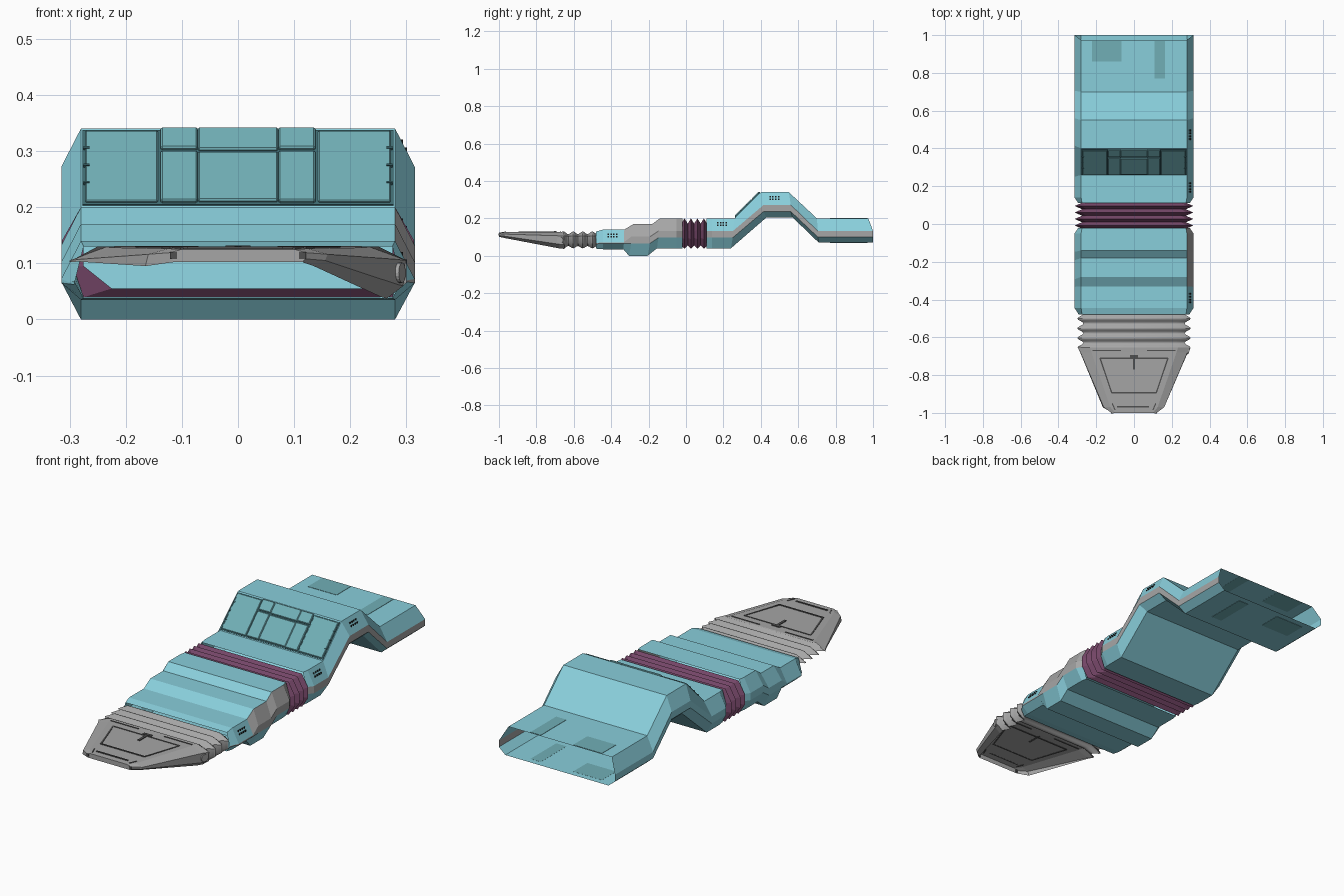
import bpy, math
from mathutils import Vector

if "Cube" in bpy.data.objects:
    bpy.data.objects.remove(bpy.data.objects["Cube"])


def material(name, rgb):
    m = bpy.data.materials.new(name)
    m.diffuse_color = (*rgb, 1)
    m.use_nodes = True
    m.node_tree.nodes["Principled BSDF"].inputs["Base Color"].default_value = m.diffuse_color
    return m


BLUE = material("pale blue", (0.25, 0.62, 0.71))
TEAL = material("panel teal", (0.165, 0.43, 0.47))
DARK_TEAL = material("groove teal", (0.05, 0.15, 0.17))
GREY = material("mid grey", (0.38, 0.38, 0.38))
DARK_GREY = material("dark grey", (0.08, 0.08, 0.08))
PURPLE = material("plum", (0.20, 0.07, 0.155))
BLACK = material("black", (0.01, 0.01, 0.01))


def make(name, verts, faces, mats):
    me = bpy.data.meshes.new(name)
    me.from_pydata(verts, [], faces)
    ob = bpy.data.objects.new(name, me)
    bpy.context.collection.objects.link(ob)
    for m in mats:
        me.materials.append(m)
    return ob


def loft(name, rings, mats, closed=True, rule=None, front_cap=False):
    """Skin rings (clockwise seen from the front, ordered by rising y)."""
    n = len(rings[0])
    verts = [p for r in rings for p in r]
    faces, idx = [], []
    for i in range(len(rings) - 1):
        for j in range(n if closed else n - 1):
            k = (j + 1) % n
            f = (i * n + j, i * n + k, (i + 1) * n + k, (i + 1) * n + j)
            faces.append(f)
            yc = sum(verts[v][1] for v in f) / 4
            idx.append(rule(j, yc) if rule else 0)
    if front_cap:
        faces.append(tuple(reversed(range(n))))
        idx.append(0)
    ob = make(name, verts, faces, mats)
    for p, m in zip(ob.data.polygons, idx):
        p.material_index = m
    return ob


def box(name, centre, ax, ay, az, mat):
    """Box from a centre and three half-extent vectors."""
    c, ax, ay, az = map(Vector, (centre, ax, ay, az))
    v = [c + sx * ax + sy * ay + sz * az for sz in (-1, 1) for sx, sy in
         ((-1, -1), (1, -1), (1, 1), (-1, 1))]
    return make(name, v, [(3, 2, 1, 0), (4, 5, 6, 7), (0, 1, 5, 4), (1, 2, 6, 5),
                          (2, 3, 7, 6), (3, 0, 4, 7)], [mat])


def octagon(yt, zt, yb, zb, w=0.315, wt=0.28):
    up = zt - 0.068
    lo = max(up - 0.035, zb + 0.03)
    ym = yb if yb > 0.99 else (yt + yb) / 2
    half = [(wt, yb, zb), (w, ym, lo), (w, ym, up), (wt, yt, zt)]
    return [(-x, y, z) for x, y, z in half] + [(x, y, z) for x, y, z in reversed(half)]


# Rear hull: open tube with a raised hump, grey band on the right flank
rear = [octagon(0.11, .20, 0.11, .04, .295, .275), octagon(0.14, .20, 0.14, .04),
        octagon(0.26, .20, 0.24, .04), octagon(0.40, .34, 0.43, .205),
        octagon(0.55, .34, 0.57, .205), octagon(0.70, .20, 0.71, .07),
        octagon(0.975, .20, 1.0, .07)]
loft("rear_hull", rear, [BLUE, GREY], rule=lambda j, y: 1 if j == 5 else 0)

# Front hull: three stepped segments, the right shoulder grey in the middle
front = [octagon(-.48, .13, -.48, .038, .292, .275), octagon(-.445, .14, -.445, .035),
         octagon(-.33, .14, -.335, .035), octagon(-.28, .17, -.305, 0),
         octagon(-.18, .17, -.205, 0), octagon(-.14, .20, -.155, .04),
         octagon(-.05, .20, -.05, .04), octagon(-.02, .20, -.02, .04, .295, .275)]
loft("front_hull", front, [BLUE, GREY],
     rule=lambda j, y: 1 if j == 5 or (j == 4 and y > -0.32) else 0)

# Plum bellows between the hulls
rings = []
for i in range(9):
    y = -0.025 + i * 0.1375 / 8
    if i % 2:
        half = [(.28, y, .038), (.314, y, .09), (.314, y, .14), (.28, y, .20)]
    else:
        half = [(.225, y, .055), (.275, y, .095), (.275, y, .13), (.25, y, .172)]
    rings.append([(-a, b, c) for a, b, c in half] + [(a, b, c) for a, b, c in reversed(half)])
loft("bellows", rings, [PURPLE])

# Grey ribbed neck: shell over the top and right side only
rings = []
for i in range(29):
    y = -0.655 + i * 0.18 / 28
    s = 0.5 + 0.5 * math.cos(i / 28 * 2 * math.pi * 3.5)
    w, t = 0.268 + 0.032 * s, 0.116 + 0.014 * s
    b = 0.052 - 0.012 * s
    rings.append([(-w, y, .103), (-w + .05, y, t), (w - .05, y, t), (w, y, .105),
                  (w, y, .065), (w - .035, y, b)])
neck = loft("ribbed_neck", rings, [GREY], closed=False)
bpy.context.view_layer.objects.active = neck
neck.select_set(True)
bpy.ops.object.shade_smooth_by_angle(angle=math.radians(40))
neck.select_set(False)


# Nose: tapering shell, open underneath, deep wall on the right
def nose_ring(y, top, out, zt, zo, right_low, right_bot, left_low):
    return [(-left_low[0], y, left_low[1]), (-out, y, zo), (-top, y, zt), (top, y, zt),
            (out, y, zo), (right_low[0], y, right_low[1]), (right_bot[0], y, right_bot[1])]


nose = [nose_ring(-1.0, .10, .12, .125, .119, (.12, .108), (.115, .102), (.115, .102)),
        nose_ring(-.97, .125, .16, .126, .116, (.155, .105), (.135, .095), (.165, .095)),
        nose_ring(-.68, .225, .283, .128, .107, (.285, .062), (.255, .040), (.285, .103)),
        nose_ring(-.65, .235, .30, .129, .105, (.295, .060), (.265, .037), (.30, .102))]
loft("nose_shell", nose, [GREY], closed=False, front_cap=True)


# Dark seams on the nose
def seam(name, a, b, w=0.0035, z=0.1275, mat=DARK_GREY):
    d = Vector((b[0] - a[0], b[1] - a[1], 0))
    side = Vector((-d.y, d.x, 0)).normalized() * w
    box(name, ((a[0] + b[0]) / 2, (a[1] + b[1]) / 2, z), d / 2, side, (0, 0, .002), mat)


hatch = [(-.18, -.71), (.18, -.71), (.118, -.893), (-.118, -.893)]
for k in range(4):
    seam("nose_hatch_seam", hatch[k], hatch[(k + 1) % 4])
seam("nose_front_seam", (-.09, -.967), (.08, -.967))
seam("nose_hinge_bar", (0, -.695), (0, -.77), .006, .129)
seam("nose_latch", (-.022, -.70), (.022, -.70), .007, .130)
for s in (-1, 1):
    seam("nose_rear_seam", (s * .07, -.67), (s * .22, -.67), .003, .1285)
    seam("nose_corner_seam", (s * .115, -.95), (s * .10, -.985), .003, .126)
    box("nose_front_notch", (s * .115, -.999, .114), (.006, 0, 0), (0, .003, 0),
        (0, 0, .006), DARK_GREY)

# Round boss on the right of the nose
bpy.ops.mesh.primitive_cylinder_add(vertices=20, radius=0.018, depth=0.012,
                                    location=(.287, -.672, .083),
                                    rotation=(0, math.pi / 2, -0.35))
boss = bpy.context.object
boss.name = "nose_side_boss"
boss.data.materials.append(GREY)

# Panels on the front slope of the hump
U = Vector((0, 1, 1)).normalized()
N = Vector((0, -1, 1)).normalized()
BASE, LENGTH = Vector((0, .26, .20)), 0.198


def slope_plate(name, x0, x1, t0, t1, h, mat, bevel=0.0):
    c = BASE + U * LENGTH * (t0 + t1) / 2 + N * h / 2
    c.x = (x0 + x1) / 2
    ob = box(name, c, ((x1 - x0) / 2, 0, 0), U * LENGTH * (t1 - t0) / 2, N * h / 2, mat)
    if bevel:
        m = ob.modifiers.new("edge", 'BEVEL')
        m.width, m.segments = bevel, 1


slope_plate("slope_backing", -.277, .277, .02, .97, .003, DARK_TEAL)
for s in (-1, 1):
    a, b = sorted((s * .143, s * .272))
    slope_plate("slope_side_panel", a, b, .045, .945, .007, TEAL, .002)
    for t in (.28, .5, .72):
        slope_plate("panel_edge_clip", s * .27 - .005, s * .27 + .005, t - .01, t + .01,
                    .009, DARK_TEAL)
    for a, b, t0, t1 in ((.072, .138, .04, .68), (.072, .138, .71, .98)):
        a, b = sorted((s * a, s * b))
        slope_plate("slope_centre_end", a, b, t0, t1, .010, TEAL, .003)
slope_plate("slope_centre_lower", -.0715, .0715, .05, .67, .009, TEAL, .003)
slope_plate("slope_centre_upper", -.0715, .0715, .70, .985, .009, TEAL, .003)

# Flat patches on the top and underside of the tail
for z in (.2005, .0695):
    box("tail_patch", (-.145, .915, z), (.078, 0, 0), (0, .055, 0), (0, 0, .001), TEAL)
    box("tail_strip", (.137, .87, z), (.028, 0, 0), (0, .10, 0), (0, 0, .001), TEAL)

# Vent dots on the right shoulder
for y0, zt in ((.45, .34), (.17, .20), (-.415, .14)):
    for i in range(4):
        for k in range(2):
            t = .35 + .2 * k
            box("vent_dot", (.28 + .035 * t, y0 + i * .015, zt - .068 * t),
                (.002, 0, 0), (0, .004, 0), (0, 0, .004), BLACK)
